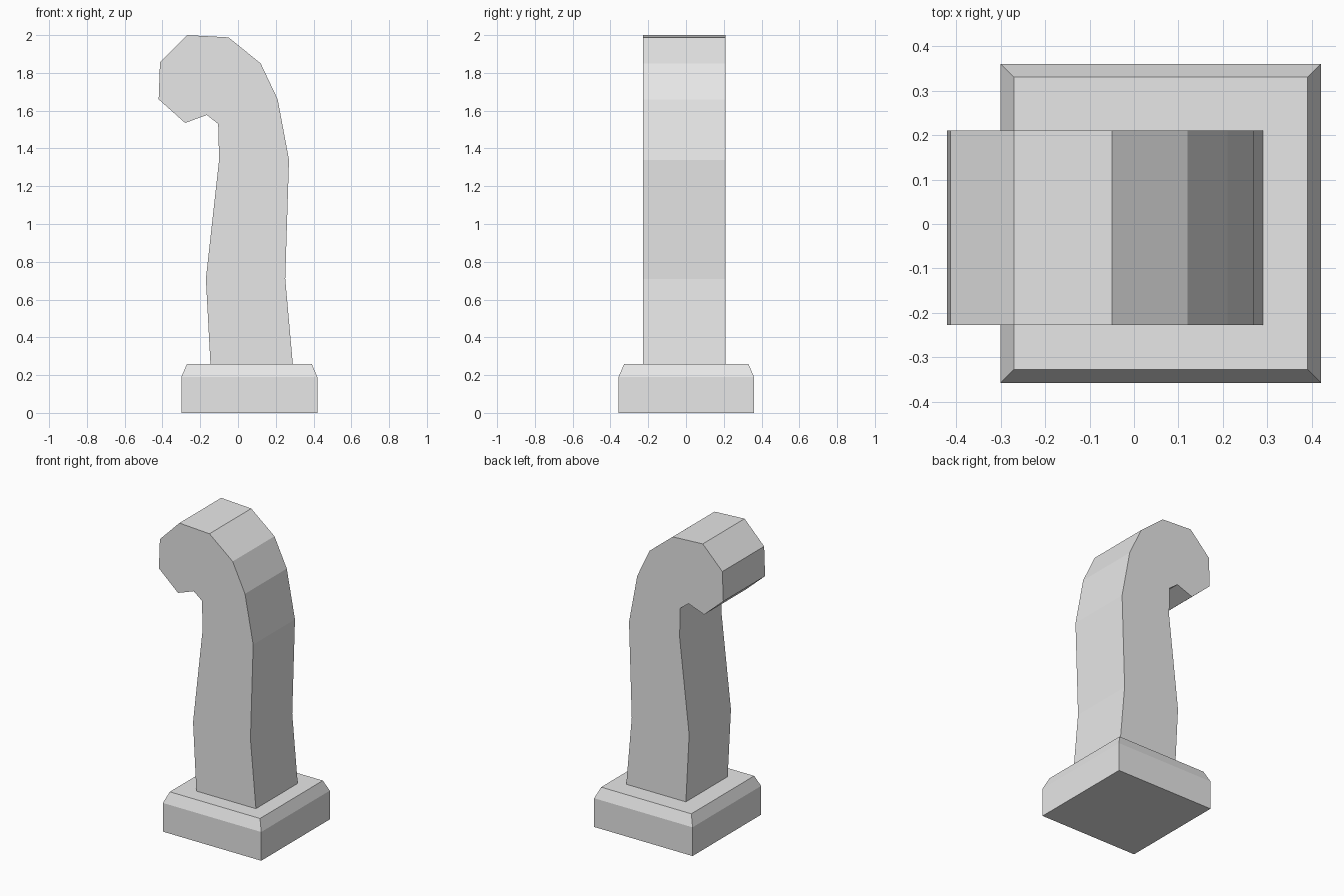
import bpy, bmesh

cube = bpy.data.objects.get("Cube")
if cube:
    bpy.data.objects.remove(cube, do_unlink=True)

# Plain stone colour
stone = bpy.data.materials.new("grey_stone")
stone.use_nodes = True
grey = (0.8, 0.8, 0.8, 1)
stone.diffuse_color = grey
stone.node_tree.nodes["Principled BSDF"].inputs["Base Color"].default_value = grey


def add_object(name, bm):
    bmesh.ops.recalc_face_normals(bm, faces=bm.faces)
    mesh = bpy.data.meshes.new(name)
    bm.to_mesh(mesh)
    bm.free()
    mesh.materials.append(stone)
    bpy.context.collection.objects.link(bpy.data.objects.new(name, mesh))


# Square foot: a block whose top is extruded into a sloped shoulder
left, right, front, back = -0.30, 0.42, -0.357, 0.36
shoulder, top, inset = 0.19, 0.26, 0.03
bm = bmesh.new()
corners = [(left, front), (right, front), (right, back), (left, back)]
face = bm.faces.new([bm.verts.new((x, y, 0)) for x, y in corners])
centre_x, centre_y = (left + right) / 2, (front + back) / 2
for height, step in ((shoulder, 0), (top, inset)):
    new = bmesh.ops.extrude_face_region(bm, geom=[face], use_keep_orig=height == shoulder)["geom"]
    if height != shoulder:
        bm.faces.remove(face)
    face = next(g for g in new if isinstance(g, bmesh.types.BMFace))
    for v in face.verts:
        v.co.z = height
        v.co.x += step if v.co.x < centre_x else -step
        v.co.y += step if v.co.y < centre_y else -step
add_object("foot", bm)

# Hooked column: side outline extruded through its depth
outline = [
    (-0.146, 0.26), (-0.17, 0.71), (-0.10, 1.34), (-0.105, 1.53),
    (-0.165, 1.577), (-0.28, 1.535), (-0.42, 1.66), (-0.413, 1.855),
    (-0.27, 2.0), (-0.05, 1.988), (0.12, 1.85), (0.21, 1.66),
    (0.27, 1.34), (0.25, 0.71), (0.29, 0.26),
]
near, far = -0.227, 0.21
bm = bmesh.new()
face = bm.faces.new([bm.verts.new((x, near, z)) for x, z in outline])
new = bmesh.ops.extrude_face_region(bm, geom=[face], use_keep_orig=True)["geom"]
for v in new:
    if isinstance(v, bmesh.types.BMVert):
        v.co.y = far
add_object("hooked_column", bm)
